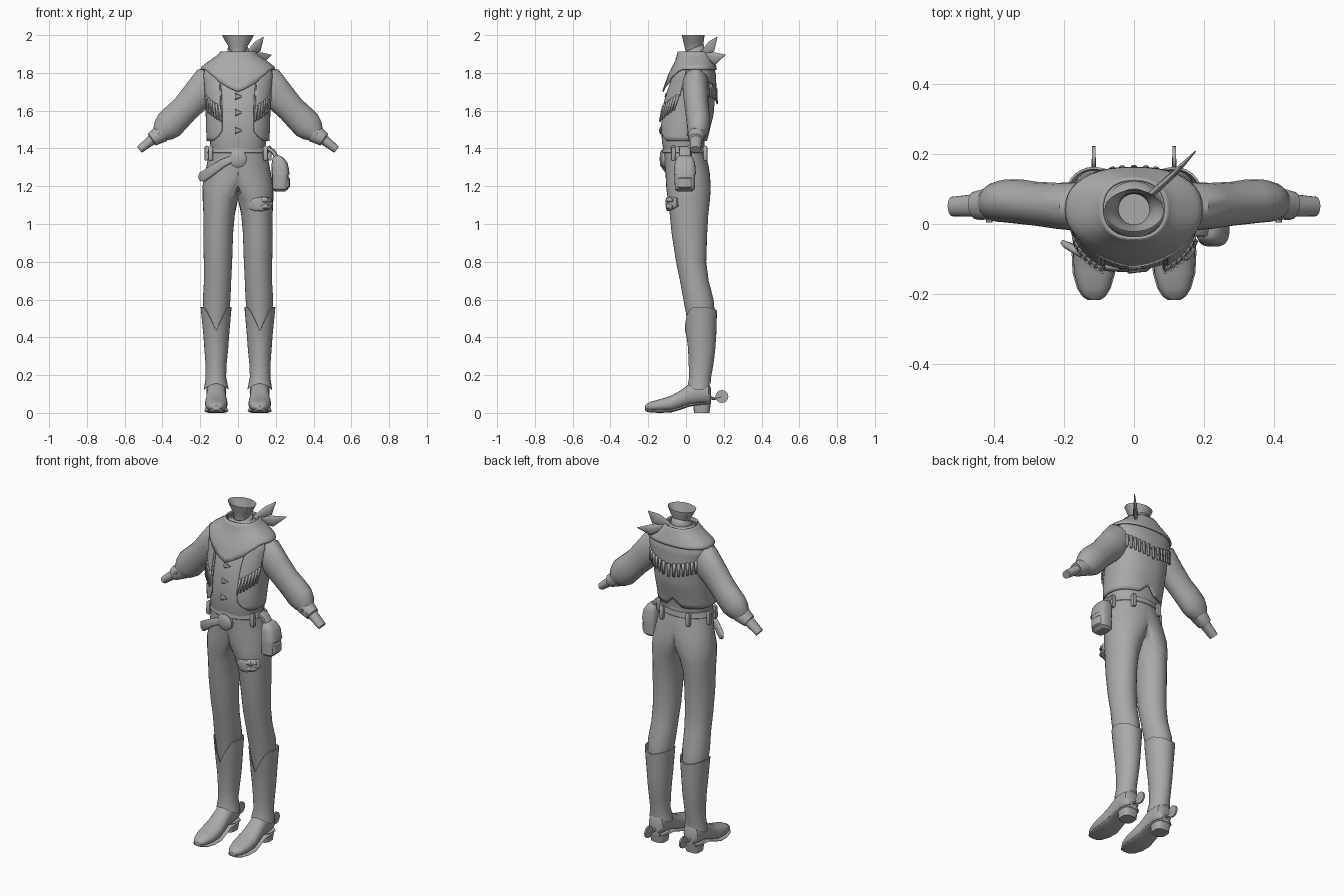
import bpy, bmesh, math
from mathutils import Vector as V

if "Cube" in bpy.data.objects:
    bpy.data.objects.remove(bpy.data.objects["Cube"])

GREY = bpy.data.materials.new("plain_grey")
GREY.diffuse_color = (0.4, 0.4, 0.4, 1)
GREY.use_nodes = True
GREY.node_tree.nodes["Principled BSDF"].inputs["Base Color"].default_value = GREY.diffuse_color
PI = math.pi

def finish(name, bm, mirror=False, thick=0, angle=40):
    bmesh.ops.recalc_face_normals(bm, faces=bm.faces)
    me = bpy.data.meshes.new(name)
    bm.to_mesh(me)
    bm.free()
    me.materials.append(GREY)
    me.shade_smooth()
    me.set_sharp_from_angle(angle=math.radians(angle))
    ob = bpy.data.objects.new(name, me)
    bpy.context.collection.objects.link(ob)
    if thick:
        s = ob.modifiers.new("Thickness", 'SOLIDIFY')
        s.thickness, s.offset = thick, 0
    if mirror:
        m = ob.modifiers.new("Mirror", 'MIRROR')
        m.merge_threshold = 0.0005
    return ob

def loft(name, rows, closed=True, cap=(False, False), clamp=False, **kw):
    """Skin a list of equally long point rows."""
    bm = bmesh.new()
    vs = [[bm.verts.new(p) for p in r] for r in rows]
    n = len(rows[0])
    for a, b in zip(vs, vs[1:]):
        for i in range(n if closed else n - 1):
            j = (i + 1) % n
            bm.faces.new((a[i], a[j], b[j], b[i]))
    if cap[0]: bm.faces.new(vs[0])
    if cap[1]: bm.faces.new(vs[-1])
    if clamp:  # drop the wall on the mirror plane
        for v in bm.verts: v.co.x = max(v.co.x, 0)
        bmesh.ops.delete(bm, geom=[f for f in bm.faces if all(v.co.x < 1e-5 for v in f.verts)], context='FACES')
        bmesh.ops.remove_doubles(bm, verts=bm.verts, dist=1e-5)
    return finish(name, bm, **kw)

def spow(v, p):
    return math.copysign(abs(v) ** (2 / p), v)

def ring(z, cx, cy, rx, ry, n=28, p=2, zf=None):
    """Horizontal section; angle 0 faces the front."""
    out = []
    for i in range(n):
        t = 2 * PI * i / n
        out.append(V((cx + rx * spow(math.sin(t), p), cy - ry * spow(math.cos(t), p), zf(t) if zf else z)))
    return out

def tube(name, stops, side=V((0, 1, 0)), n=20, p=2, **kw):
    """Stops are (point, half width across, half width along side)."""
    rows, pts = [], [V(s[0]) for s in stops]
    for i, (_, a, b) in enumerate(stops):
        d = (pts[min(i + 1, len(pts) - 1)] - pts[max(i - 1, 0)]).normalized()
        u = d.cross(side).normalized()
        w = u.cross(d)
        rows.append([pts[i] + u * a * spow(math.cos(2 * PI * k / n), p) + w * b * spow(math.sin(2 * PI * k / n), p) for k in range(n)])
    return loft(name, rows, **kw)

def strips(name, items, width, **kw):
    """Hanging pointed strips: (top point, bottom point, sideways direction)."""
    bm = bmesh.new()
    for top, bot, s in items:
        s = s.normalized() * width / 2
        bm.faces.new([bm.verts.new(q) for q in (top - s, top + s, bot + s * .6, bot - s * .6)])
    return finish(name, bm, **kw)

# Torso profile: z, centre y, half width, half depth
BODY = [(1.39, -.012, .142, .108), (1.44, -.015, .15, .113), (1.5, -.01, .153, .12), (1.58, .003, .155, .127),
        (1.65, .014, .158, .122), (1.72, .026, .163, .112), (1.78, .038, .17, .098), (1.82, .044, .16, .083),
        (1.85, .046, .118, .07), (1.88, .045, .075, .06), (1.91, .042, .052, .05)]

def body(t, z, off=0.0):
    z = min(max(z, BODY[0][0]), BODY[-1][0])
    for a, b in zip(BODY, BODY[1:]):
        if z <= b[0]:
            k = (z - a[0]) / (b[0] - a[0])
            cy, rx, ry = (a[i] + (b[i] - a[i]) * k for i in (1, 2, 3))
            return V(((rx + off) * spow(math.sin(t), 2.3), cy - (ry + off) * spow(math.cos(t), 2.3), z + off * .4 * (z > 1.75)))

def patch(name, t0, t1, zlow, zhigh, off, n=40, rows=10, closed=False, **kw):
    """Cloth panel lying over the torso."""
    grid = []
    for r in range(rows + 1):
        k = r / rows
        row = []
        for i in range(n + (0 if closed else 1)):
            u = i / n
            a, b = t0(k), t1(k)
            t = a + (b - a) * u
            row.append(body(t, zlow(t) + (zhigh - zlow(t)) * k, off))
        grid.append(row)
    return loft(name, grid, closed=closed, **kw)

# Shirt
loft("shirt", [[body(2 * PI * i / 36, b[0]) for i in range(36)] for b in BODY])
# Vest with rounded front corners and a notched back hem
def opening(k):
    return .47 + .45 * max(0, 1 - k / .16) ** 2 + .12 * max(0, k - .6)
def hem(t):
    return 1.44 + .045 * max(0, 1 - abs(t - PI) / .25)
patch("vest", opening, lambda k: 2 * PI - opening(k), hem, 1.83, .012, n=64, rows=16, thick=.008)
# Front yokes and back yoke
patch("front_yoke", lambda k: .5, lambda k: 1.25, lambda t: 1.61 + .09 * (t - .5), 1.82, .02, n=12, mirror=True, thick=.006)
def back_line(t):
    return 1.70 + .05 * min(1, abs(t - PI) / 1.1)
patch("back_yoke", lambda k: PI - 1.2, lambda k: PI + 1.2, back_line, 1.82, .02, n=28, thick=.006)

# Fringes
front, back = [], []
for i in range(7):
    t = .52 + .11 * i
    z = 1.61 + .09 * (t - .5) + .015
    front.append((body(t, z, .024), body(t - .05, z - .085, .026), body(t + .1, z) - body(t, z)))
for i in range(17):
    t = PI - 1.15 + 2.3 * i / 16
    z = back_line(t) + .01
    back.append((body(t, z, .024), body(t, z - .075, .03), body(t + .1, z) - body(t, z)))
strips("front_fringe", front, .014, mirror=True, thick=.008)
strips("back_fringe", back, .017, thick=.008)

# Shirt buttons
for i, z in enumerate((1.675, 1.59, 1.495)):
    c = body(0, z, .004)
    tube(f"button_{i + 1}", [((c.x - .016, c.y, z), .02, .009), ((c.x + .02, c.y, z), .003, .004)], n=8, cap=(True, True))

# Neckerchief, its rolled collar and knot tails
def scarf_edge(t):
    a = min(t, 2 * PI - t)
    return 1.70 + .105 * min(1, a / 1.0)
patch("neckerchief", lambda k: 0, lambda k: 2 * PI, scarf_edge, 1.9, .03, n=40, rows=8, closed=True, thick=.008)
loft("scarf_roll", [ring(z, 0, .042, r, r * .95) for z, r in ((1.87, .085), (1.895, .078), (1.91, .062), (1.90, .05))])
for i, (mid, tip) in enumerate((((.105, .135, 1.94), (.135, .165, 1.99)), ((.125, .155, 1.875), (.176, .208, 1.895)))):
    tube(f"scarf_tail_{i + 1}", [((.05, .085, 1.90), .014, .01), (mid, .033, .009), (tip, .002, .002)],
         side=V((-.7, .7, 0)), n=10, cap=(True, True))
# Neck, open at the top, and shirt collar
loft("neck", [ring(z, 0, cy, rx, ry) for z, cy, rx, ry in ((1.85, .042, .05, .05), (1.91, .042, .044, .044),
     (1.94, .04, .05, .048), (1.965, .04, .066, .054), (2.0, .038, .085, .06))], cap=(True, False))
loft("collar", [ring(1.88, 0, .042, .058, .056), ring(0, 0, .04, .052, .052, zf=lambda t: 1.93 - .02 * math.cos(t))], thick=.006)

# Sleeves, cuffs and wrists
tube("sleeve", [((.10, .045, 1.765), .07, .06), ((.155, .05, 1.74), .098, .07), ((.22, .052, 1.675), .083, .066),
     ((.28, .058, 1.61), .075, .063), ((.325, .064, 1.565), .078, .064), ((.365, .066, 1.525), .08, .062),
     ((.395, .062, 1.495), .066, .056), ((.415, .058, 1.475), .046, .044)], mirror=True, cap=(True, True))
tube("cuff", [((.395, .06, 1.487), .042, .044), ((.405, .059, 1.48), .05, .048), ((.455, .053, 1.447), .037, .04),
     ((.458, .053, 1.445), .026, .03)], mirror=True)
tube("wrist", [((.40, .058, 1.48), .03, .035), ((.46, .053, 1.442), .027, .032), ((.521, .05, 1.394), .021, .028)],
     mirror=True, cap=(True, True))
for i, x in enumerate((.415, .44)):
    tube(f"cuff_button_{i + 1}", [((x, .005 + i * .006, 1.475 - i * .017), .009, .009),
         ((x, .018, 1.475 - i * .017), .009, .009)], side=V((0, 0, 1)), n=8, cap=(True, True), mirror=True)

# Trousers
LEG = [(1.42, 0, -.01, .143, .108), (1.36, 0, -.005, .157, .113), (1.28, .022, .008, .15, .117), (1.2, .062, .013, .126, .118),
       (1.13, .09, .015, .097, .112), (1.05, .1, .016, .083, .102), (.95, .105, .018, .079, .094), (.8, .106, .027, .075, .08),
       (.7, .108, .044, .072, .076), (.6, .113, .066, .073, .08), (.5, .115, .08, .065, .075), (.42, .115, .08, .055, .065)]
loft("trousers", [ring(*r, n=32) for r in LEG], clamp=True, mirror=True, angle=60)
loft("waistband", [ring(z, 0, -.007, rx, ry, n=36) for z, rx, ry in ((1.375, .158, .116), (1.378, .161, .119), (1.408, .152, .115), (1.41, .147, .111))])
# Belt loops
for i, t in enumerate((1.05, 1.75, 2.6)):
    c = V((.168 * math.sin(t), -.005 - .125 * math.cos(t), 0))
    tube(f"belt_loop_{i + 1}", [(c + V((0, 0, 1.335)), .009, .009), (c + V((0, 0, 1.345)), .013, .012),
         (c * .99 + V((0, 0, 1.405)), .013, .012), (c * .97 + V((0, 0, 1.412)), .008, .008)], n=8, p=4, cap=(True, True), mirror=True)
# Buckle and hanging strap end
tube("buckle", [((0, -.105, 1.345), .047, .047), ((0, -.128, 1.345), .047, .047), ((0, -.137, 1.345), .036, .036),
     ((0, -.139, 1.345), .01, .01)], side=V((0, 0, 1)), n=24, cap=(True, True))
tube("strap_end", [((-.03, -.125, 1.345), .018, .012), ((-.08, -.122, 1.322), .022, .012), ((-.15, -.085, 1.275), .027, .012),
     ((-.19, -.062, 1.247), .028, .011), ((-.205, -.052, 1.24), .012, .006)], side=V((-.45, -.9, 0)), n=16, p=3, cap=(True, True))

# Hip pouch with flap, front pocket and hanger
loft("pouch", [ring(z, cx, -.006, rx, ry, p=3.2) for z, cx, rx, ry in ((1.172, .222, .028, .04), (1.185, .223, .042, .053),
     (1.26, .224, .043, .055), (1.32, .22, .038, .05), (1.35, .214, .024, .04))], cap=(True, True))
loft("pouch_flap", [ring(z, cx, -.006, rx, ry, p=3) for z, cx, rx, ry in ((1.268, .226, .042, .054), (1.262, .226, .048, .059),
     (1.32, .221, .043, .054), (1.35, .213, .03, .044), (1.362, .208, .014, .03))], cap=(False, True))
loft("pouch_pocket", [ring(z, .25, -.006, rx, ry, p=3) for z, rx, ry in ((1.185, .012, .03), (1.195, .024, .04),
     (1.24, .024, .04), (1.252, .012, .03))], cap=(True, True))
tube("pouch_hanger", [((.16, -.006, 1.40), .012, .03), ((.185, -.006, 1.385), .012, .03), ((.21, -.006, 1.345), .012, .03)],
     n=12, p=4, cap=(True, True))

# Thigh patch with torn edge
tube("thigh_patch", [((.06, -.078, 1.10), .02, .008), ((.085, -.092, 1.102), .034, .013), ((.12, -.094, 1.105), .038, .014),
     ((.155, -.075, 1.11), .034, .013), ((.175, -.045, 1.115), .022, .01)], side=V((.3, -1, 0)), n=16, p=3, cap=(True, True))
for i, z in enumerate((1.09, 1.125)):
    tube(f"patch_fold_{i + 1}", [((.125, -.10, z), .01, .008), ((.15, -.095, z + .004), .014, .011), ((.172, -.07, z), .008, .008)],
         n=10, cap=(True, True))

# Boot shafts: dipped front, peaked sides, pointed ankle edge
def boot_top(t):
    a = min(t, 2 * PI - t)
    return .435 + .125 * math.sin(min(1, a / 1.1) * PI / 2) - .02 * max(0, a - 2) / 1.14
def boot_low(t):
    return .155 - .035 * abs(math.sin(t)) ** 2
loft("boot_shaft", [ring(0, .115, .07, .066, .06, zf=boot_low), ring(.19, .117, .075, .054, .058), ring(.26, .116, .08, .056, .066),
     ring(.34, .115, .083, .063, .072), ring(.41, .115, .081, .068, .079),
     ring(0, .116, .079, .082, .085, zf=boot_top), ring(0, .116, .078, .076, .079, zf=boot_top),
     ring(.40, .115, .08, .055, .064)], mirror=True)
# Boot feet: y, bottom, top, half width
FOOT = [(-.218, .022, .036, .014), (-.207, .014, .048, .03), (-.185, .01, .06, .044), (-.14, .008, .072, .057), (-.08, .01, .09, .06),
        (-.03, .024, .118, .054), (.02, .042, .155, .05), (.08, .048, .175, .053), (.12, .05, .16, .046), (.132, .055, .13, .03)]
def foot_row(y, a, b, w, grow=0):
    return [V((.115 + (w + grow) * spow(math.cos(2 * PI * i / 24), 2.6), y, (a + b) / 2 + (b - a) / 2 * spow(math.sin(2 * PI * i / 24), 2.2)))
            for i in range(24)]
loft("boot_foot", [foot_row(*f) for f in FOOT], cap=(True, True), mirror=True)
loft("boot_sole", [foot_row(y, max(0, a - .008), a + .008, w, .004) for y, a, b, w in FOOT], cap=(True, True), mirror=True)
loft("boot_heel", [ring(0, .115, .083, .043, .041, p=3), ring(.055, .115, .085, .05, .047, p=3)], cap=(True, True), mirror=True)
# Spurs
tube("spur_arm", [((.115, .11, .085), .012, .012), ((.115, .15, .075), .007, .007), ((.115, .19, .085), .006, .006)],
     side=V((1, 0, 0)), n=8, cap=(True, True), mirror=True)
tube("spur_wheel", [((.11, .19, .087), .034, .034), ((.12, .19, .087), .034, .034)], n=16, cap=(True, True), mirror=True)
